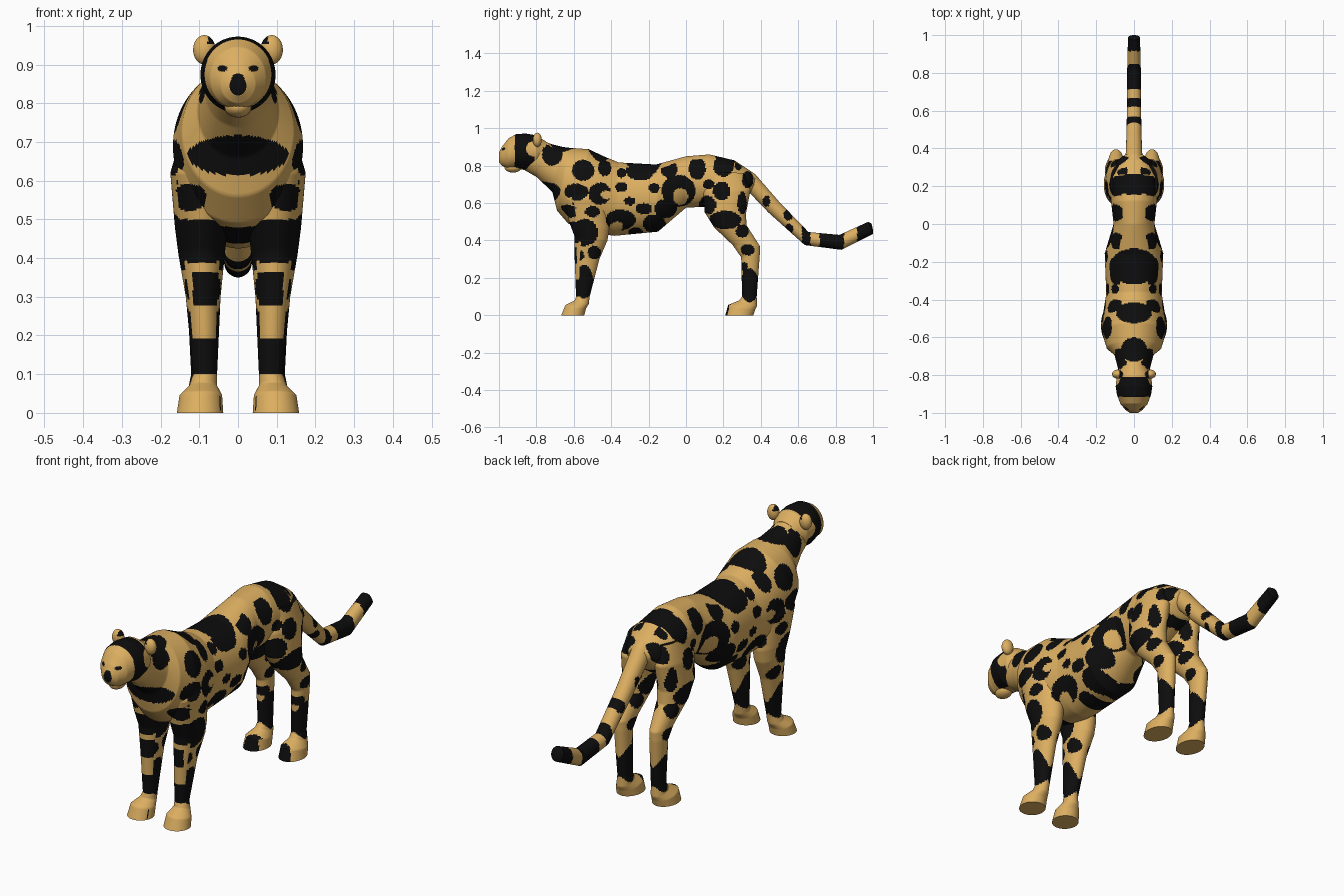
import bpy, bmesh, math
from mathutils import Vector


def material(name, rgb):
    m = bpy.data.materials.new(name)
    m.diffuse_color = (*rgb, 1)
    return m


MATS = [material("tan_fur", (0.72, 0.43, 0.12)), material("black_fur", (0.004, 0.004, 0.004))]


def finish(ob, mirror=False, angle=50):
    for m in MATS:
        ob.data.materials.append(m)
    bpy.context.view_layer.objects.active = ob
    for o in bpy.context.selected_objects:
        o.select_set(False)
    ob.select_set(True)
    bpy.ops.object.shade_smooth_by_angle(angle=math.radians(angle))
    if mirror:
        ob.modifiers.new("mirror", 'MIRROR').use_axis[0] = True


def loft(name, rings, rule, sides=48, step=0.01, mirror=False):
    """Oval rings given by two opposite edge points (y,z), half width and x centre."""
    fine = []
    for a, b in zip(rings, rings[1:]):
        d = max(math.dist(a[0:2], b[0:2]), math.dist(a[2:4], b[2:4]))
        k = max(1, math.ceil(d / step))
        fine += [[p + (q - p) * i / k for p, q in zip(a, b)] for i in range(k)]
    fine.append(list(rings[-1]))
    bm = bmesh.new()
    rows = []
    for ay, az, by, bz, hw, cx in fine:
        row = []
        for i in range(sides):
            t = math.tau * (i + 0.5) / sides
            c, s = math.cos(t) / 2, math.sin(t)
            row.append(bm.verts.new((cx + hw * s, (ay + by) / 2 + c * (ay - by),
                                     (az + bz) / 2 + c * (az - bz))))
        rows.append(row)
    for r, q in zip(rows, rows[1:]):
        for i in range(sides):
            j = (i + 1) % sides
            bm.faces.new((r[i], r[j], q[j], q[i]))
    bm.faces.new(rows[0])
    bm.faces.new(rows[-1])
    bmesh.ops.recalc_face_normals(bm, faces=bm.faces)
    for f in bm.faces:
        f.material_index = int(bool(rule(f.calc_center_median(), f.normal)))
    me = bpy.data.meshes.new(name)
    bm.to_mesh(me)
    bm.free()
    ob = bpy.data.objects.new(name, me)
    bpy.context.collection.objects.link(ob)
    finish(ob, mirror)
    return ob


def inside(u, v, spots):
    return any(((u - a) / r) ** 2 + ((v - b) / s) ** 2 < 1 for a, b, r, s in spots)


# spots seen from the side: y, z, radius y, radius z
SIDE = [(-.715, .86, .055, .06), (-.55, .775, .06, .055), (-.435, .79, .035, .045),
        (-.585, .66, .065, .045), (-.46, .65, .06, .058), (-.345, .685, .032, .028),
        (-.265, .775, .055, .05), (-.225, .57, .045, .03), (-.17, .68, .03, .025),
        (-.04, .665, .09, .085), (-.09, .78, .045, .045), (.06, .785, .045, .06),
        (-.35, .51, .08, .055), (-.17, .49, .06, .05), (-.11, .57, .06, .05),
        (-.63, .565, .04, .045), (-.50, .555, .04, .03), (-.345, .76, .025, .025),
        (-.30, .61, .03, .022), (-.27, .44, .04, .03), (-.54, .45, .065, .065)]
HAUNCH = [(.20, .80, .055, .06), (.06, .785, .045, .06), (.19, .665, .045, .05),
          (.33, .725, .03, .045), (.115, .59, .045, .05), (.30, .60, .025, .06),
          (.28, .80, .02, .025), (.12, .70, .03, .025)]
HOLES = [(-.03, .635, .04, .045), (-.42, .645, .035, .022), (-.37, .475, .035, .025)]
# spots on the back and on the chest
BACK = [(0, -.665, .068, .065), (0, -.47, .095, .055), (0, -.225, .13, .095), (0, .21, .13, .055)]
CHEST = [(0, .665, .13, .052), (.125, .557, .045, .035)]


def coat(c, n):
    x = abs(c.x)
    if n.y < -.45 and c.y < -.5:
        return inside(x, c.z, CHEST)
    if n.z > .2 and inside(x, c.y, BACK):
        return True
    return n.z < .8 and inside(c.y, c.z, SIDE + HAUNCH) and not inside(c.y, c.z, HOLES)


def front_coat(c, n):
    if n.y < -.45:
        if c.z > .5:
            return inside(abs(c.x), c.z, CHEST)
        return .39 < c.z < .5 or (.275 < c.z < .36 and abs(c.x - .082) < .035) or .1 < c.z < .19
    return coat(c, n) or inside(c.y, c.z, [(-.55, .44, .08, .07), (-.49, .335, .035, .035),
                                           (-.545, .18, .05, .09), (-.57, .32, .025, .03)])


def hind_coat(c, n):
    return coat(c, n) or inside(c.y, c.z, [(.21, .51, .085, .05), (.30, .45, .035, .035),
                                           (.33, .35, .037, .03), (.34, .16, .05, .09),
                                           (.31, .26, .02, .025)])


def tail_coat(c, n):
    return (.62 < c.y < .665 or .715 < c.y < .845 or c.y > .915
            or inside(c.y, c.z, [(.545, .535, .025, .03), (.55, .46, .025, .03), (.43, .61, .02, .03)]))


def face_coat(c, n):
    x = abs(c.x)
    if c.y < -.90 and n.y < -.2 and inside(x, c.z, [(0, .86, .017, .018), (.04, .89, .013, .008)]):
        return True
    return (-.915 < c.y < -.81 and not inside(c.y, c.z, [(-.82, .89, .035, .04)])
            and not (c.z < .80 and x < .03))


# torso and neck
loft("torso", [(-.80, .95, -.87, .78, .075, 0), (-.72, .915, -.80, .74, .085, 0),
               (-.66, .90, -.715, .66, .105, 0), (-.62, .895, -.69, .56, .145, 0),
               (-.52, .888, -.63, .49, .168, 0), (-.44, .85, -.50, .44, .163, 0),
               (-.36, .817, -.38, .425, .147, 0), (-.16, .806, -.15, .447, .155, 0),
               (0, .85, 0, .575, .108, 0), (.125, .86, .09, .58, .12, 0),
               (.26, .828, .22, .56, .13, 0), (.34, .775, .33, .63, .09, 0),
               (.37, .74, .36, .68, .05, 0)], coat, 140, .008)

# legs with paws, mirrored
loft("front_leg", [(-.60, .74, -.45, .74, .03, .11), (-.65, .62, -.42, .62, .07, .105),
                   (-.625, .50, -.41, .46, .068, .095), (-.595, .42, -.42, .40, .06, .094),
                   (-.595, .30, -.463, .30, .045, .09), (-.588, .10, -.515, .10, .031, .085),
                   (-.595, .08, -.52, .06, .036, .09), (-.645, .055, -.535, .035, .055, .096),
                   (-.667, 0, -.544, 0, .06, .098)], front_coat, 64, .008, True)
loft("hind_leg", [(.13, .77, .31, .76, .04, .085), (.09, .66, .345, .67, .06, .09),
                  (.10, .55, .32, .54, .066, .094), (.15, .47, .325, .48, .06, .095),
                  (.25, .375, .395, .37, .042, .095), (.295, .31, .395, .33, .037, .095),
                  (.30, .10, .378, .10, .031, .09), (.285, .08, .38, .05, .036, .092),
                  (.225, .055, .37, .03, .053, .095), (.21, 0, .36, 0, .058, .096)],
     hind_coat, 64, .008, True)

# tail
loft("tail", [(.30, .80, .27, .70, .04, 0), (.37, .755, .32, .675, .045, 0),
              (.50, .605, .44, .55, .04, 0), (.655, .445, .635, .375, .037, 0),
              (.82, .43, .83, .35, .036, 0), (.975, .50, 1.0, .435, .032, 0),
              (.992, .49, 1.0, .455, .018, 0)], tail_coat, 32, .008)

# head
loft("head", [(-1.0, .87, -1.0, .82, .022, 0), (-.985, .90, -.985, .80, .045, 0),
              (-.95, .945, -.955, .785, .072, 0), (-.91, .968, -.90, .785, .09, 0),
              (-.86, .972, -.86, .775, .097, 0), (-.80, .962, -.80, .785, .09, 0),
              (-.75, .93, -.77, .80, .065, 0)], face_coat, 128, .004)


def blob(name, loc, size, mirror=False, rule=None):
    bpy.ops.mesh.primitive_uv_sphere_add(segments=24, ring_count=16, radius=1)
    ob = bpy.context.object
    ob.name = name
    for v in ob.data.vertices:
        v.co = Vector(loc) + v.co * Vector(size)
    finish(ob, mirror)
    for p in ob.data.polygons:
        p.material_index = int(bool(rule and rule(p.center)))


# lower jaw and ears
blob("lower_jaw", (0, -.925, .79), (.035, .045, .027))
blob("ear", (.087, -.795, .938), (.029, .024, .038), True, lambda c: c.x < .078 and c.z > .95)
